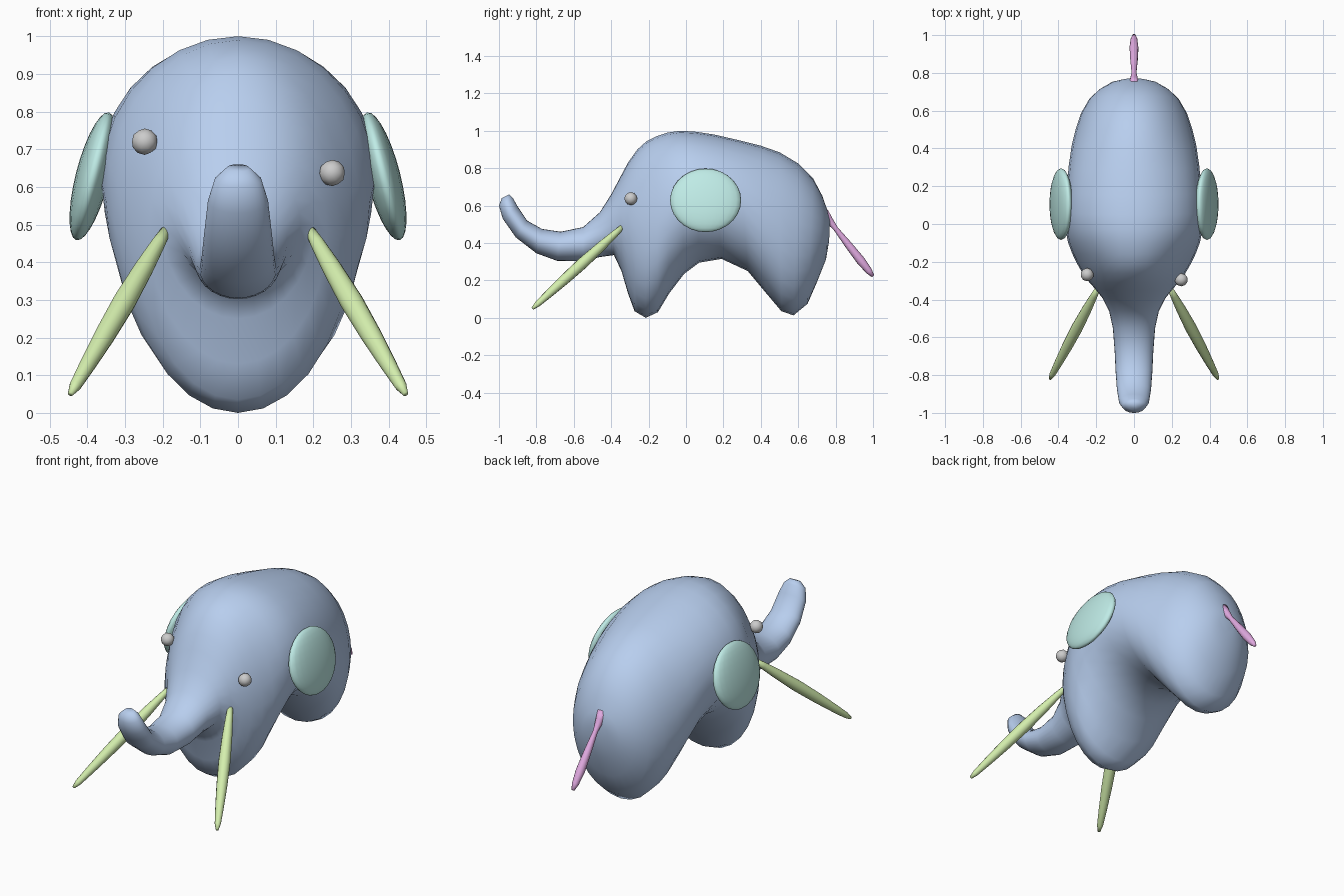
import bpy, bmesh, math
from mathutils import Vector

if "Cube" in bpy.data.objects:
    bpy.data.objects.remove(bpy.data.objects["Cube"])


def material(name, rgb):
    m = bpy.data.materials.new(name)
    m.diffuse_color = (*rgb, 1)
    m.use_nodes = True
    m.node_tree.nodes["Principled BSDF"].inputs["Base Color"].default_value = m.diffuse_color
    return m


BLUE = material("blue", (0.48, 0.62, 0.86))
TEAL = material("teal", (0.52, 0.83, 0.79))
LIME = material("lime", (0.66, 0.86, 0.42))
PINK = material("pink", (0.75, 0.40, 0.75))


def add_object(name, bm, mat=None):
    bmesh.ops.recalc_face_normals(bm, faces=bm.faces)
    for f in bm.faces:
        f.smooth = True
    me = bpy.data.meshes.new(name)
    bm.to_mesh(me)
    bm.free()
    ob = bpy.data.objects.new(name, me)
    bpy.context.collection.objects.link(ob)
    if mat:
        me.materials.append(mat)
    return ob


def loft(name, rings, sides, mat):
    """Skin elliptical rings, each given as (centre, half axis a, half axis b)."""
    bm = bmesh.new()
    loops = []
    for c, a, b in rings:
        angles = [2 * math.pi * i / sides for i in range(sides)]
        loops.append([bm.verts.new(c + a * math.cos(t) + b * math.sin(t)) for t in angles])
    for p, q in zip(loops, loops[1:]):
        for i in range(sides):
            j = (i + 1) % sides
            bm.faces.new((p[i], p[j], q[j], q[i]))
    bm.faces.new(loops[0])
    bm.faces.new(loops[-1])
    return add_object(name, bm, mat)


def spindle(name, start, end, profile, mat):
    """Tapered round rod; profile is (fraction along, radius)."""
    start, end = Vector(start), Vector(end)
    d = (end - start).normalized()
    a = d.orthogonal().normalized()
    b = d.cross(a)
    return loft(name, [(start.lerp(end, t), a * r, b * r) for t, r in profile], 12, mat)


# Body, legs and trunk in one skin: top y, top z, bottom y, bottom z, half width
sections = [
    (.77, .52, .765, .41, .05), (.757, .57, .748, .31, .115),
    (.73, .65, .70, .19, .18), (.68, .745, .65, .075, .235),
    (.60, .825, .575, .013, .28), (.50, .885, .51, .035, .308),
    (.40, .92, .43, .13, .33), (.28, .95, .33, .25, .346),
    (.15, .98, .19, .315, .357), (.05, .995, .07, .295, .365),
    (-.03, 1.0, -.01, .235, .363), (-.10, .99, -.09, .13, .35),
    (-.16, .97, -.15, .03, .328), (-.21, .945, -.215, .0, .30),
    (-.26, .90, -.275, .035, .268), (-.31, .83, -.31, .13, .236),
    (-.35, .755, -.345, .25, .202), (-.40, .66, -.385, .335, .167),
    (-.46, .565, -.46, .325, .132), (-.55, .485, -.55, .302, .112),
    (-.67, .46, -.69, .305, .102), (-.77, .475, -.80, .345, .097),
    (-.85, .52, -.91, .43, .09), (-.90, .595, -.98, .53, .08),
    (-.925, .64, -1.0, .60, .062), (-.945, .66, -.985, .64, .03),
]
rings = []
for ty, tz, by, bz, w in sections:
    top, bottom = Vector((0, ty, tz)), Vector((0, by, bz))
    rings.append(((top + bottom) / 2, Vector((w, 0, 0)), (top - bottom) / 2))
loft("body", rings, 28, BLUE)

# Tail
spindle("tail", (0, .735, .56), (0, 1.0, .222),
        [(0, .03), (.1, .022), (.25, .013), (.5, .02), (.75, .024), (.92, .018), (1, .008)], PINK)

for s, side in ((1, "right"), (-1, "left")):
    # Tusks
    spindle("tusk_" + side, (s * .185, -.33, .495), (s * .445, -.82, .05),
            [(0, .012), (.1, .019), (.25, .026), (.45, .031), (.65, .028),
             (.82, .022), (.95, .016), (1, .007)], LIME)

    # Ears: flattened discs, lower edge tilted outward
    bm = bmesh.new()
    bmesh.ops.create_uvsphere(bm, u_segments=24, v_segments=14, radius=1)
    bmesh.ops.scale(bm, vec=(.045, .19, .175), verts=bm.verts)
    ear = add_object("ear_" + side, bm, TEAL)
    ear.location = (s * .386, .105, .628)
    ear.rotation_euler = (0, -s * .25, 0)

    # Eyes: the left one sits higher
    bm = bmesh.new()
    bmesh.ops.create_icosphere(bm, subdivisions=2, radius=.035)
    eye = add_object("eye_" + side, bm)
    eye.location = (.25, -.295, .637) if s > 0 else (-.248, -.268, .72)
